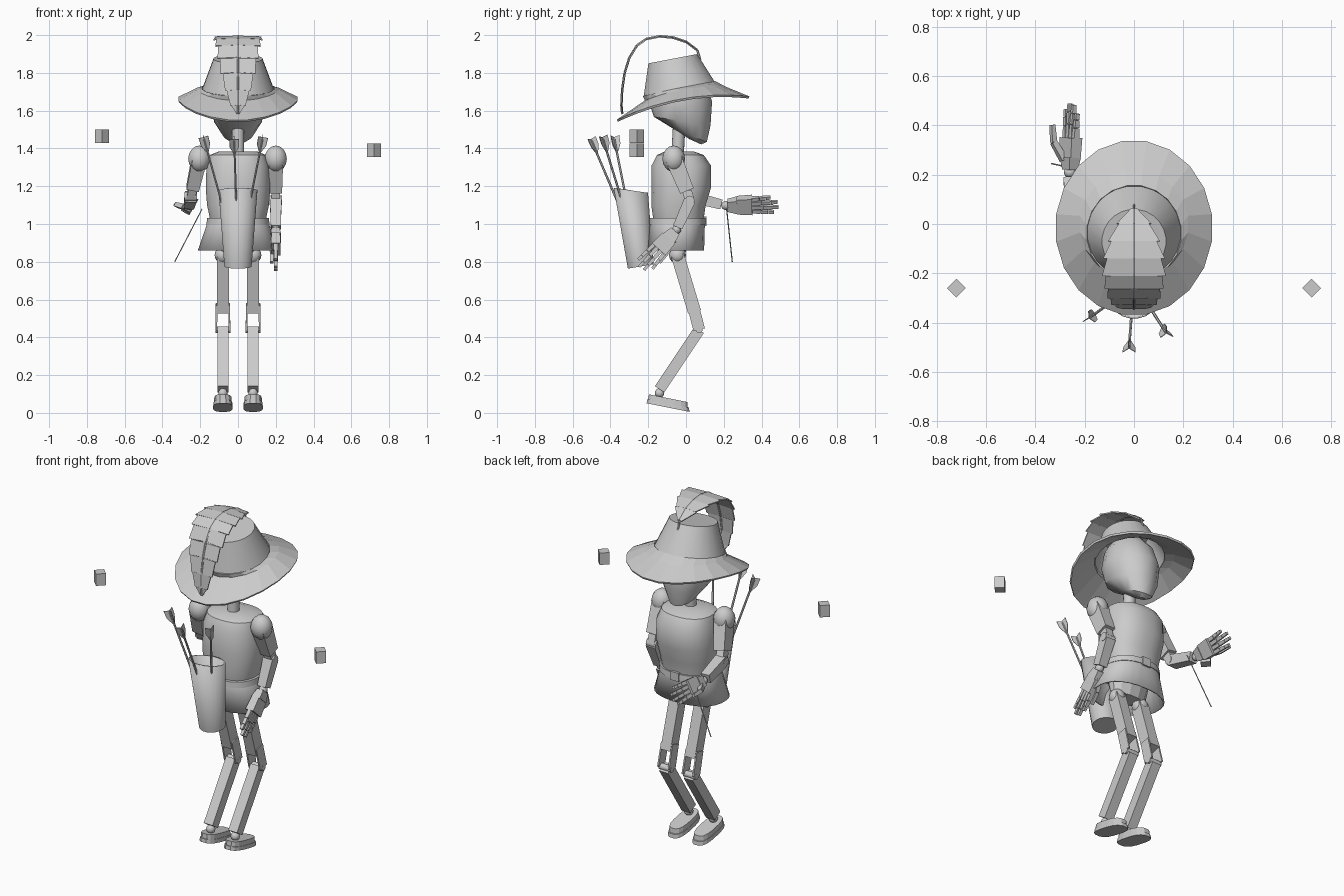
import bpy, bmesh, math
from mathutils import Vector, Matrix

if "Cube" in bpy.data.objects:
    bpy.data.objects.remove(bpy.data.objects["Cube"])

grey = bpy.data.materials.new("plain_grey")
grey.use_nodes = True
grey.diffuse_color = (0.6, 0.6, 0.6, 1)
grey.node_tree.nodes["Principled BSDF"].inputs["Base Color"].default_value = (0.6, 0.6, 0.6, 1)


def finish(name, bm, smooth=False, thick=0.0):
    bmesh.ops.recalc_face_normals(bm, faces=bm.faces)
    me = bpy.data.meshes.new(name)
    bm.to_mesh(me)
    bm.free()
    me.materials.append(grey)
    ob = bpy.data.objects.new(name, me)
    bpy.context.collection.objects.link(ob)
    if thick:
        mod = ob.modifiers.new("thickness", "SOLIDIFY")
        mod.thickness = thick
        mod.offset = 0
    if smooth:
        bpy.ops.object.select_all(action="DESELECT")
        ob.select_set(True)
        bpy.context.view_layer.objects.active = ob
        bpy.ops.object.shade_smooth_by_angle(angle=math.radians(35))
    return ob


def loft(name, rings, n=20, caps=(True, True), power=1.0, smooth=False, thick=0.0):
    """Rings are (cx, cy, cz, rx, ry, tilt, bend)."""
    bm = bmesh.new()
    loops = []
    for ring in rings:
        cx, cy, cz, rx, ry, tilt, bend = tuple(ring) + (0,) * (7 - len(ring))
        loop = []
        for i in range(n):
            a = math.tau * (i + 0.5) / n
            c, s = (math.copysign(abs(f(a)) ** power, f(a)) for f in (math.cos, math.sin))
            loop.append(bm.verts.new((cx + rx * c, cy + ry * s, cz + tilt * ry * s + bend * c * c)))
        loops.append(loop)
    for lo, hi in zip(loops, loops[1:]):
        for i in range(n):
            j = (i + 1) % n
            bm.faces.new((lo[i], lo[j], hi[j], hi[i]))
    for use, loop in zip(caps, (loops[0], loops[-1])):
        if use:
            bm.faces.new(loop)
    return finish(name, bm, smooth, thick)


def frame(origin, direction, side):
    z = Vector(direction).normalized()
    x = Vector(side)
    x = (x - z * x.dot(z)).normalized()
    y = z.cross(x)
    m = Matrix((x, y, z)).transposed().to_4x4()
    m.translation = origin
    return m


def bar(name, p0, p1, w, d, taper=1.0, side=(1, 0, 0), n=4):
    """Box or prism running between two points."""
    p0, p1 = Vector(p0), Vector(p1)
    bm = bmesh.new()
    r = 0.5 / math.cos(math.pi / 4) if n == 4 else 0.5
    bmesh.ops.create_cone(bm, cap_ends=True, segments=n, radius1=r, radius2=r * taper, depth=1)
    turn = Matrix.Rotation(math.pi / 4 if n == 4 else 0, 4, "Z")
    size = Matrix.Diagonal((w, d, (p1 - p0).length, 1))
    bm.transform(frame((p0 + p1) / 2, p1 - p0, side) @ size @ turn)
    return finish(name, bm, n > 8)


def ball(name, centre, r, rz=None):
    bm = bmesh.new()
    bmesh.ops.create_uvsphere(bm, u_segments=14, v_segments=8, radius=1)
    bm.transform(Matrix.Translation(centre) @ Matrix.Diagonal((r, r, rz or r, 1)))
    return finish(name, bm, True)


def hand(label, wrist, direction, width, thumb_w, thumb_n):
    """Palm with jointed fingers, laid out along width and direction."""
    m = frame(wrist, direction, width)
    at = lambda x, y, z: m @ Vector((x, y, z))
    ball(label + "_wrist", wrist, 0.024)
    bar(label + "_palm_heel", at(0, 0, 0.01), at(0, 0, 0.06), 0.058, 0.04, 1.35, width)
    bar(label + "_palm", at(0, 0, 0.06), at(0, 0, 0.14), 0.088, 0.046, 1.1, width)
    for i, length in enumerate((0.125, 0.15, 0.145, 0.11)):
        u = i - 1.5
        z = 0.14
        for k, part in enumerate((0.4, 0.33, 0.27)):
            z2 = z + length * part
            spread = lambda q: u * (0.024 + 0.05 * (q - 0.14))
            bar(f"{label}_finger_{i}_{k}", at(spread(z), 0, z), at(spread(z2), 0, z2 - 0.005),
                0.021 - 0.002 * k, 0.024 - 0.003 * k, 0.9, width)
            z = z2 - 0.003
    a = at(thumb_w * 0.6, thumb_n * 0.3, 0.05)
    b = at(thumb_w, thumb_n, 0.12)
    c = at(thumb_w * 1.1, thumb_n * 1.1, 0.19)
    bar(label + "_thumb_base", a, b, 0.028, 0.028, 0.85, width)
    bar(label + "_thumb_tip", b, c, 0.022, 0.022, 0.8, width)


# Hat
crown_base = (0, -0.035, 1.715, 0.19, 0.19, 0.19)
loft("hat_crown", [crown_base, (0, -0.07, 1.875, 0.13, 0.13, 0.19)], 24, (False, True), smooth=True)
loft("hat_brim", [crown_base, (0, 0.0, 1.685, 0.22, 0.215, 0.16, 0.025),
                  (0, -0.015, 1.607, 0.317, 0.353, 0.177, 0.052)], 20, (False, False), thick=0.012)

# Feather: spine points as (y, z, half width)
spine = [(0.06, 1.92, 0.015), (0.0, 1.965, 0.07), (-0.07, 1.988, 0.105), (-0.14, 1.994, 0.125),
         (-0.21, 1.98, 0.13), (-0.26, 1.945, 0.12), (-0.30, 1.88, 0.108), (-0.325, 1.80, 0.092),
         (-0.338, 1.71, 0.068), (-0.342, 1.63, 0.04), (-0.338, 1.585, 0.005)]
bm = bmesh.new()
for s in (-1, 1):
    prev = None
    for y, z, w in spine:
        row = [bm.verts.new((s * 0.002, y, z)), bm.verts.new((s * w, y, z - 0.004)),
               bm.verts.new((s * w * 0.88, y, z - 0.004))]
        if prev:
            bm.faces.new((prev[0], row[0], row[1], prev[2]))
        prev = row
finish("feather_vanes", bm, thick=0.007)
quill = [(0.075, 1.87, 0)] + spine
for i, (a, b) in enumerate(zip(quill, quill[1:])):
    bar(f"feather_quill_{i}", (0, a[0], a[1]), (0, b[0], b[1]), 0.011, 0.013, n=6)

# Head and neck
loft("head", [(0, 0.05, 1.435, 0.03, 0.03, -0.45), (0, 0.02, 1.47, 0.078, 0.09, -0.4),
              (0, -0.02, 1.545, 0.13, 0.15, -0.15), (0, -0.03, 1.65, 0.148, 0.168),
              (0, -0.04, 1.75, 0.13, 0.14), (0, -0.05, 1.83, 0.07, 0.08)], 14, smooth=True)
bar("neck", (0, -0.045, 1.36), (0, -0.035, 1.54), 0.066, 0.066, n=16)

# Tunic, belt and open skirt
loft("tunic", [(0, -0.04, 1.03, 0.15, 0.135), (0, -0.04, 1.10, 0.165, 0.145),
               (0, -0.025, 1.19, 0.172, 0.158), (0, -0.025, 1.31, 0.168, 0.158),
               (0, -0.03, 1.365, 0.15, 0.125), (0, -0.035, 1.385, 0.10, 0.075)],
     24, power=0.85, smooth=True)
loft("belt", [(0, -0.045, 0.998, 0.168, 0.15), (0, -0.045, 1.032, 0.165, 0.148)], 24, power=0.85, smooth=True)
bar("belt_buckle", (0, 0.102, 0.99), (0, 0.102, 1.04), 0.055, 0.014)
loft("skirt", [(0, -0.045, 1.0, 0.162, 0.143), (0, -0.055, 0.86, 0.21, 0.148)],
     24, (True, False), 0.85, True, 0.008)
loft("hips", [(0, -0.05, 0.85, 0.11, 0.05), (0, -0.05, 0.96, 0.13, 0.09)], 12)

# Legs: forked knees, ankle balls and feet
for label, s in (("right", -1), ("left", 1)):
    x = 0.08 * s
    hip, fork, knee, ankle = (Vector((x, y, z)) for y, z in
                              ((-0.045, 0.835), (0.045, 0.535), (0.07, 0.44), (-0.14, 0.125)))
    ball(label + "_hip", hip, 0.045)
    bar(label + "_thigh", hip, fork, 0.064, 0.07)
    for k in (-1, 1):
        off = Vector((k * 0.035, 0, 0))
        bar(f"{label}_knee_plate_{k}", fork + off * 0.95 - Vector((0, 0.01, -0.04)), knee + off, 0.009, 0.062)
    bar(label + "_knee_pin", knee - Vector((0.04, 0, 0)), knee + Vector((0.04, 0, 0)), 0.036, 0.036,
        side=(0, 1, 0), n=12)
    bar(label + "_shin", knee, ankle, 0.058, 0.06)
    ball(label + "_ankle", (x, -0.14, 0.105), 0.025)
    for part, lo, hi, grow in (("sole", 0.028, 0.05, 1.0), ("shoe", 0.05, 0.078, 0.92)):
        slab = [(x, -0.095, lo, 0.052 * grow, 0.115 * grow, -0.2),
                (x, -0.095, hi, 0.05 * grow, 0.112 * grow, -0.2)]
        loft(f"{label}_{part}", slab, 16, power=0.7)

# Arms: the left hangs back, the right reaches forward
arms = {"left": [(0.2, -0.065, 1.345), (0.2, 0.005, 1.175), (0.2, 0.02, 1.125), (0.2, -0.05, 0.97)],
        "right": [(-0.205, -0.065, 1.345), (-0.24, 0.0, 1.19), (-0.25, 0.025, 1.145), (-0.26, 0.20, 1.10)]}
for label, points in arms.items():
    shoulder, upper, elbow, wrist = (Vector(p) for p in points)
    ball(label + "_shoulder", shoulder, 0.06, 0.07)
    bar(label + "_upper_arm", shoulder, upper, 0.078, 0.09, 0.85)
    bar(label + "_elbow_link", upper, elbow, 0.045, 0.05)
    bar(label + "_elbow_pin", elbow - Vector((0.032, 0, 0)), elbow + Vector((0.032, 0, 0)), 0.05, 0.05,
        side=(0, 1, 0), n=12)
    bar(label + "_forearm", elbow, elbow.lerp(wrist, 0.92), 0.062, 0.062, 0.85)
hand("left_hand", arms["left"][3], (0, -0.65, -0.72), (0, 0.72, -0.65), 0.045, -0.02)
hand("right_hand", (-0.26, 0.21, 1.098), (0.03, 1, 0.02), (0.5, 0, 0.85), -0.035, -0.06)
bar("thin_rod", (-0.19, 0.215, 1.08), (-0.335, 0.245, 0.80), 0.006, 0.006, n=6)

# Quiver with three fletched arrows
loft("quiver", [(0, -0.24, 0.778, 0.07, 0.066, 0.17), (0, -0.292, 1.178, 0.1, 0.088, -0.15)],
     20, (True, False), smooth=True, thick=0.008)
for i, tip in enumerate(((-0.18, -0.38, 1.45), (-0.02, -0.50, 1.44), (0.13, -0.44, 1.45))):
    tip = Vector(tip)
    base = Vector((tip.x * 0.15, -0.27, 0.9))
    bar(f"arrow_shaft_{i}", base, tip, 0.012, 0.012, n=6)
    m = frame(tip, base - tip, (1, 0, 0))
    bm = bmesh.new()
    for k in range(3):
        a = math.tau * k / 3 + 0.5
        fin = [(0, -0.01), (0.03, -0.015), (0.028, 0.03), (0, 0.085)]
        bm.faces.new([bm.verts.new(m @ Vector((r * math.cos(a), r * math.sin(a), z))) for r, z in fin])
    finish(f"arrow_fletching_{i}", bm, thick=0.003)

# Floating side blocks, turned to a diamond
for label, x, z in (("right", -0.72, 1.465), ("left", 0.72, 1.39)):
    bar(label + "_floating_block", (x, -0.26, z - 0.035), (x, -0.26, z + 0.035), 0.054, 0.054, side=(1, 1, 0))
